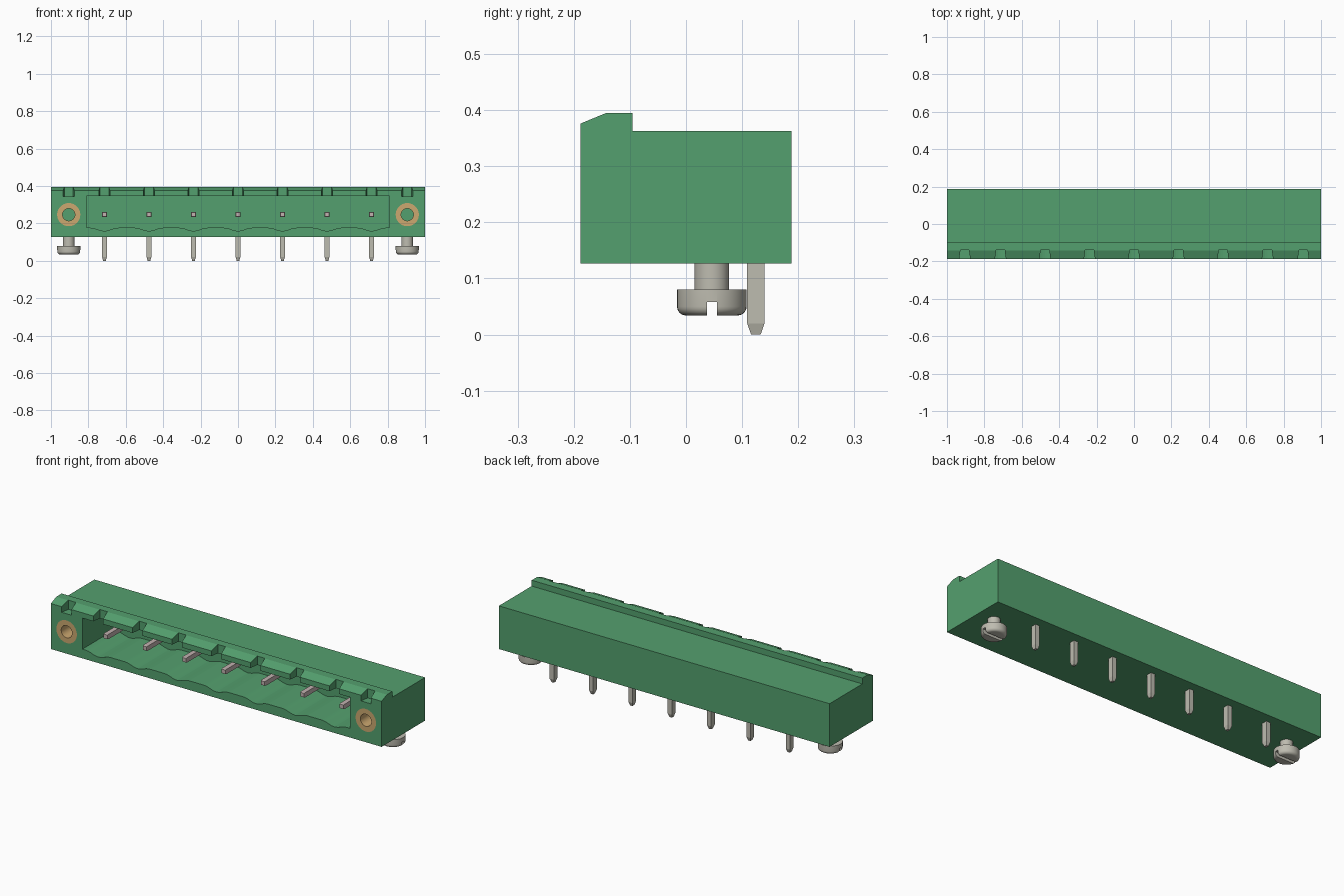
import bpy, bmesh, math
from mathutils import Vector

if "Cube" in bpy.data.objects:
    bpy.data.objects.remove(bpy.data.objects["Cube"], do_unlink=True)


def material(name, srgb):
    col = [((c / 255 + 0.055) / 1.055) ** 2.4 for c in srgb] + [1.0]
    m = bpy.data.materials.new(name)
    m.use_nodes = True
    m.diffuse_color = col
    b = next(n for n in m.node_tree.nodes if n.type == 'BSDF_PRINCIPLED')
    b.inputs["Base Color"].default_value = col
    b.inputs["Roughness"].default_value = 0.6
    return m


GREEN = material("housing green", (84, 160, 110))
STEEL = material("tinned metal", (190, 188, 176))
PINK = material("contact metal", (194, 178, 176))
BRASS = material("brass", (204, 168, 112))


def finish(name, bm, mat, smooth=False):
    bmesh.ops.recalc_face_normals(bm, faces=bm.faces)
    me = bpy.data.meshes.new(name)
    bm.to_mesh(me)
    bm.free()
    me.materials.append(mat)
    ob = bpy.data.objects.new(name, me)
    bpy.context.collection.objects.link(ob)
    if smooth:
        activate(ob)
        bpy.ops.object.shade_smooth_by_angle(angle=math.radians(35))
    return ob


def activate(ob):
    bpy.ops.object.select_all(action='DESELECT')
    ob.select_set(True)
    bpy.context.view_layer.objects.active = ob


def prism(name, pts, axis, a, b, mat):
    """Extrude a 2D outline along one axis, from a to b."""
    def place(p, t):
        v = list(p)
        v.insert("xyz".index(axis), t)
        return v
    bm = bmesh.new()
    f = bm.faces.new([bm.verts.new(place(p, a)) for p in pts])
    new = bmesh.ops.extrude_face_region(bm, geom=[f])["geom"]
    shift = Vector((0, 0, 0))
    shift["xyz".index(axis)] = b - a
    bmesh.ops.translate(bm, vec=shift, verts=[v for v in new if isinstance(v, bmesh.types.BMVert)])
    return finish(name, bm, mat)


def lathe(name, profile, centre, mat, axis='z', closed=False, n=40):
    """Spin (radius, height) points about an axis."""
    bm = bmesh.new()
    rings = []
    for r, h in profile:
        ring = []
        for i in range(n):
            t = 2 * math.pi * i / n
            u, v = r * math.cos(t), r * math.sin(t)
            p = (u, v, h) if axis == 'z' else (u, h, v)
            ring.append(bm.verts.new(Vector(p) + Vector(centre)))
        rings.append(ring)
    pairs = list(zip(rings, rings[1:] + rings[:1])) if closed else list(zip(rings, rings[1:]))
    for A, B in pairs:
        for i in range(n):
            bm.faces.new((A[i], A[(i + 1) % n], B[(i + 1) % n], B[i]))
    if not closed:
        bm.faces.new(rings[0])
        bm.faces.new(rings[-1])
    return finish(name, bm, mat, smooth=True)


def rect(x0, x1, y0, y1):
    return [(x0, y0), (x1, y0), (x1, y1), (x0, y1)]


def cut(ob, cutter):
    """Subtract the cutter and remove it."""
    cutter.hide_render = True
    m = ob.modifiers.new("cut", 'BOOLEAN')
    m.operation, m.solver, m.object = 'DIFFERENCE', 'EXACT', cutter
    activate(ob)
    bpy.ops.object.modifier_apply(modifier=m.name)
    bpy.data.objects.remove(cutter, do_unlink=True)


PITCH = 0.238
PINS = [PITCH * (i - 3) for i in range(7)]
ENDS = [-0.905, 0.905]
FRONT, BACK, PIN_Z = -0.188, 0.188, 0.247

# Housing with a raised, chamfered front lip
side = [(FRONT, 0.127), (BACK, 0.127), (BACK, 0.363), (-0.095, 0.363),
        (-0.095, 0.395), (-0.142, 0.395), (FRONT, 0.376)]
housing = prism("housing", side, 'x', -1, 1, GREEN)

# Plug cavity with a scalloped floor under each contact
floor = [(-0.81, 0.177)]
for x in PINS:
    for k in range(-6, 7):
        floor.append((x + k * 0.0125, 0.177 - 0.0085 * (1 + math.cos(math.pi * k / 6))))
floor += [(0.81, 0.177), (0.81, 0.347), (-0.81, 0.347)]
cut(housing, prism("cavity_cutter", floor, 'y', FRONT - 0.05, 0.085, GREEN))

# Coding notches across the lip, wider toward the front
for x in PINS + ENDS:
    notch = [(x - 0.031, FRONT - 0.01), (x + 0.031, FRONT - 0.01),
             (x + 0.023, -0.14), (x - 0.023, -0.14)]
    cut(housing, prism("notch_cutter", notch, 'z', 0.345, 0.45, GREEN))

# Threaded inserts in the end flanges
for x, s in zip(ENDS, ("right", "left")):
    cut(housing, lathe("insert_cutter", [(0.062, -0.05), (0.062, 0.2)],
                       (x, FRONT, PIN_Z), GREEN, 'y'))
    lathe(s + "_threaded_insert", [(0.062, 0), (0.062, 0.2), (0.033, 0.2), (0.033, 0)],
          (x, FRONT, PIN_Z), BRASS, 'y', closed=True)

# Slotted mounting screws under the ends
for x, s in zip(ENDS, ("right", "left")):
    prof = [(0.046, 0.034)]
    for k in range(1, 7):
        t = math.pi / 2 * k / 6
        prof.append((0.046 + 0.016 * math.sin(t), 0.05 - 0.016 * math.cos(t)))
    prof += [(0.062, 0.08), (0.031, 0.08), (0.031, 0.135)]
    screw = lathe(s + "_screw", prof, (x, 0.046, 0), STEEL)
    cut(screw, prism("slot_cutter", rect(0.037, 0.055, 0.0, 0.058), 'x', x - 0.1, x + 0.1, STEEL))


def pin(name, lo, hi, axis, mat, taper, length):
    """Square pin whose low end along the axis is tapered."""
    a = "xyz".index(axis)
    bm = bmesh.new()
    bmesh.ops.create_cube(bm, size=1)
    mid = (Vector(lo) + Vector(hi)) / 2
    dim = Vector(hi) - Vector(lo)
    for v in bm.verts:
        v.co = Vector([v.co[i] * dim[i] + mid[i] for i in range(3)])
    cutpos = mid.copy()
    cutpos[a] = lo[a] + length
    normal = Vector((0, 0, 0))
    normal[a] = 1
    bmesh.ops.bisect_plane(bm, geom=bm.verts[:] + bm.edges[:] + bm.faces[:],
                           plane_co=cutpos, plane_no=normal)
    for v in bm.verts:
        if abs(v.co[a] - lo[a]) < 1e-5:
            for i in range(3):
                if i != a:
                    v.co[i] = mid[i] + (v.co[i] - mid[i]) * taper
    return finish(name, bm, mat)


# Contact blades in the cavity and solder pins below
for i, x in enumerate(PINS, 1):
    pin(f"contact_{i}", (x - 0.013, -0.125, PIN_Z - 0.013), (x + 0.013, 0.1, PIN_Z + 0.013),
        'y', PINK, 0.85, 0.008)
    pin(f"solder_pin_{i}", (x - 0.0125, 0.109, 0), (x + 0.0125, 0.14, 0.135),
        'z', STEEL, 0.55, 0.02)
